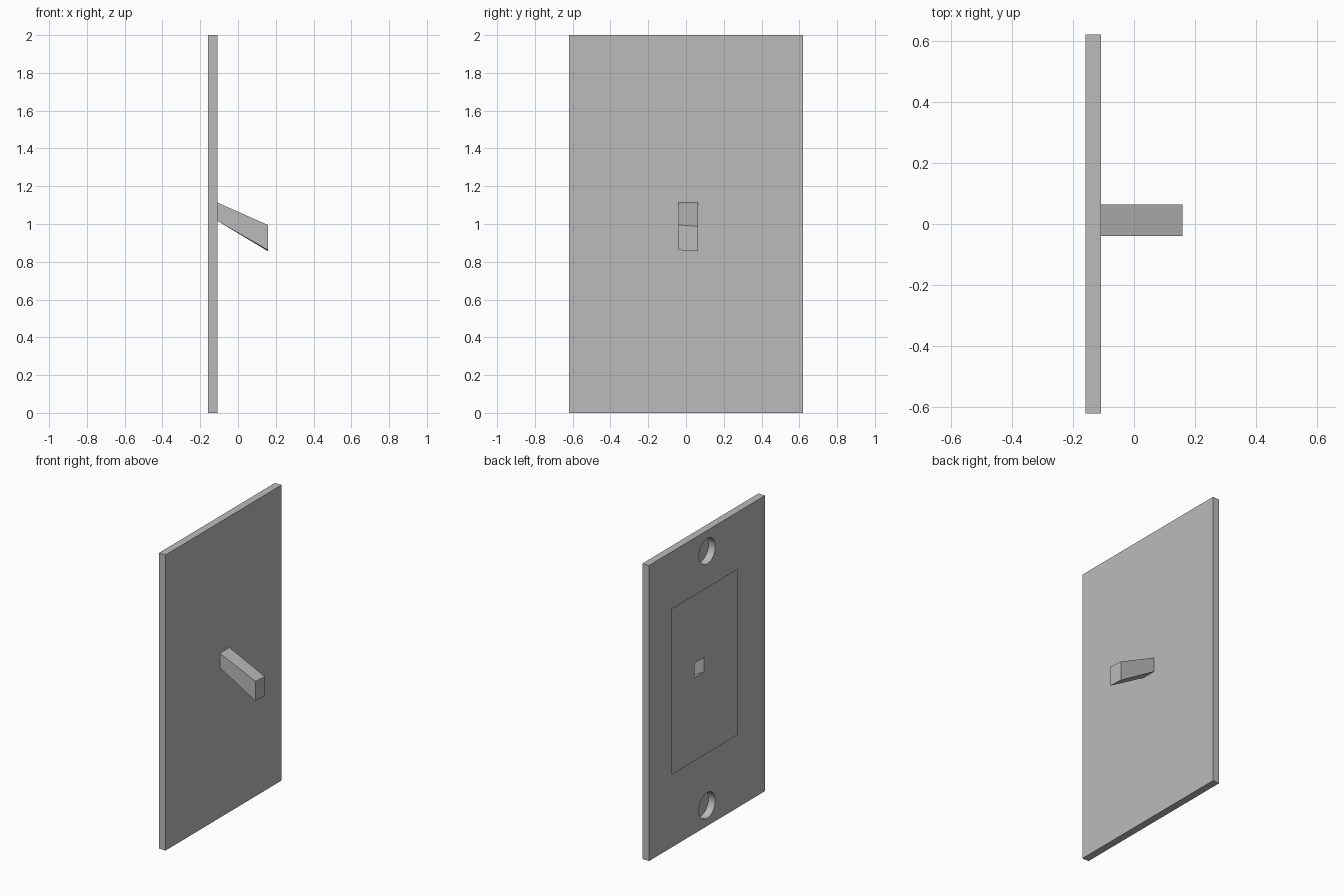
import bpy, bmesh, math
from mathutils import Vector

if "Cube" in bpy.data.objects:
    bpy.data.objects.remove(bpy.data.objects["Cube"])

grey = bpy.data.materials.new("neutral grey")
grey.use_nodes = True
colour = (0.5, 0.5, 0.5, 1)
grey.diffuse_color = colour
grey.node_tree.nodes["Principled BSDF"].inputs["Base Color"].default_value = colour

BACK, FACE, TIP = -0.158, -0.108, 0.158   # x of the plate back, plate face and lever tip


def rectangle(x, y0, y1, z0, z1):
    return [Vector((x, y, z)) for y, z in ((y0, z0), (y1, z0), (y1, z1), (y0, z1))]


def circle(x, z, r, n=32):
    turns = [math.tau * i / n for i in range(n)]
    return [Vector((x, r * math.cos(a), z + r * math.sin(a))) for a in turns]


def add_sheet(bm, loops, direction):
    """Flat sheet bounded by the first loop, with the others as openings."""
    edges = []
    for loop in loops:
        verts = [bm.verts.new(p) for p in loop]
        edges += [bm.edges.new((a, b)) for a, b in zip(verts, verts[1:] + verts[:1])]
    result = bmesh.ops.triangle_fill(bm, use_beauty=True, edges=edges, normal=direction)
    for f in result["geom"]:
        if isinstance(f, bmesh.types.BMFace):
            f.normal_update()
            if f.normal.dot(direction) < 0:
                f.normal_flip()


def add_band(bm, start, end, inward=False):
    """Wall strip joining two matching loops."""
    n = len(start)
    for i in range(n):
        j = (i + 1) % n
        corners = [start[i], start[j], end[j], end[i]]
        if inward:
            corners.reverse()
        bm.faces.new([bm.verts.new(p) for p in corners])


def finish(name, bm, smooth=False):
    bmesh.ops.remove_doubles(bm, verts=bm.verts, dist=0.0001)
    mesh = bpy.data.meshes.new(name)
    bm.to_mesh(mesh)
    bm.free()
    mesh.materials.append(grey)
    obj = bpy.data.objects.new(name, mesh)
    bpy.context.collection.objects.link(obj)
    if smooth:
        bpy.ops.object.select_all(action="DESELECT")
        obj.select_set(True)
        bpy.context.view_layer.objects.active = obj
        bpy.ops.object.shade_smooth_by_angle(angle=math.radians(30))


# Hollow wall plate: the face carries the lever opening, the back a large window and screw holes
outline_back = rectangle(BACK, -0.62, 0.62, 0, 2)
outline_face = rectangle(FACE, -0.62, 0.62, 0, 2)
lever_root = rectangle(FACE, -0.04, 0.063, 1.016, 1.113)
window = rectangle(BACK, -0.322, 0.383, 0.496, 1.612)
hole_heights = (0.14, 1.86)

bm = bmesh.new()
add_sheet(bm, [outline_face, lever_root], Vector((1, 0, 0)))
add_sheet(bm, [outline_back, window] + [circle(BACK, z, 0.087) for z in hole_heights],
          Vector((-1, 0, 0)))
add_band(bm, outline_back, outline_face)
finish("wall_plate", bm)

# Bores of the two blind screw holes
for name, z in zip(("lower_screw_hole", "upper_screw_hole"), hole_heights):
    bm = bmesh.new()
    add_band(bm, circle(BACK, z, 0.087), circle(FACE, z, 0.087), inward=True)
    finish(name, bm, smooth=True)

# Hollow lever, sloping down and flaring towards a closed tip
tip = [Vector((TIP, y, z)) for y, z in
       ((-0.04, 0.862), (0.063, 0.856), (0.063, 0.987), (-0.04, 0.995))]
bm = bmesh.new()
add_band(bm, lever_root, tip)
bm.faces.new([bm.verts.new(p) for p in tip])
finish("toggle_lever", bm)
